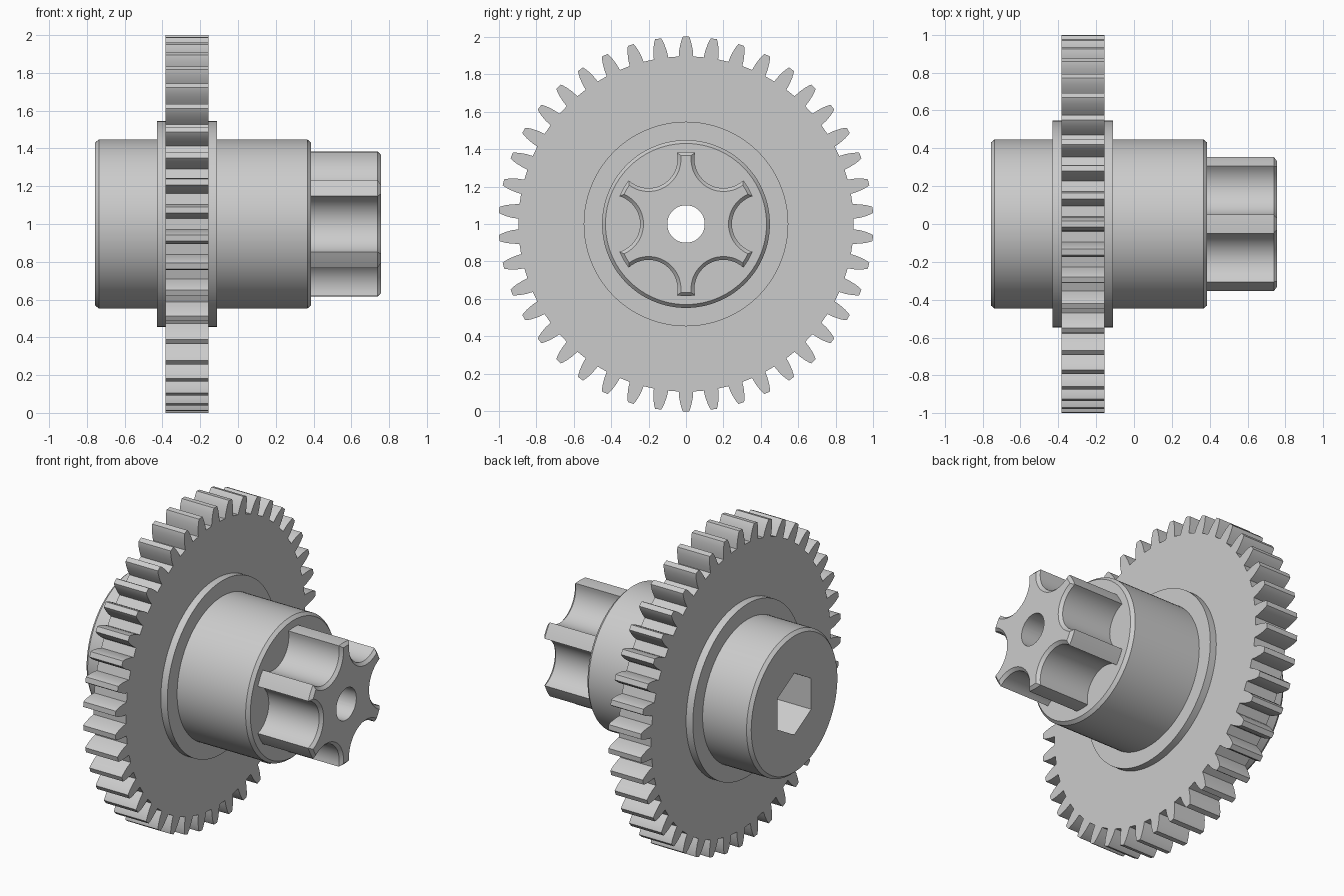
import bpy, bmesh
from math import sin, cos, acos, pi, radians, hypot, atan2

if "Cube" in bpy.data.objects:
    bpy.data.objects.remove(bpy.data.objects["Cube"])

grey = bpy.data.materials.new("plain grey")
grey.use_nodes = True
color = (0.6, 0.6, 0.6, 1)
grey.diffuse_color = color
grey.node_tree.nodes["Principled BSDF"].inputs["Base Color"].default_value = color

AXIS_Z = 1.0


def ring_body(name, rings):
    """Skin a closed tube along x; each ring is (x, [(radius, angle from up)])."""
    bm = bmesh.new()
    loops = [[bm.verts.new((x, r * sin(a), AXIS_Z + r * cos(a))) for r, a in pts]
             for x, pts in rings]
    for i, loop in enumerate(loops):
        following = loops[(i + 1) % len(loops)]
        for j in range(len(loop)):
            k = (j + 1) % len(loop)
            bm.faces.new((loop[j], loop[k], following[k], following[j]))
    bmesh.ops.recalc_face_normals(bm, faces=bm.faces)
    mesh = bpy.data.meshes.new(name)
    bm.to_mesh(mesh)
    bm.free()
    mesh.materials.append(grey)
    obj = bpy.data.objects.new(name, mesh)
    bpy.context.collection.objects.link(obj)
    bpy.ops.object.select_all(action="DESELECT")
    obj.select_set(True)
    bpy.context.view_layer.objects.active = obj
    bpy.ops.object.shade_smooth_by_angle(angle=radians(28))
    return obj


def circle(r, n=96):
    return [(r, 2 * pi * i / n) for i in range(n)]


def hexagon(r, n=96):
    # corners point straight up and down
    return [(r * cos(pi / 6) / cos(a % (pi / 3) - pi / 6), a) for _, a in circle(r, n)]


def same_angles(r, pts):
    return [(r, a) for _, a in pts]


def gear_outline(teeth=42):
    flank = [(0.895, 0.039), (0.93, 0.036), (0.965, 0.029), (0.99, 0.021), (1.0, 0.016)]
    side = [(r, atan2(w, r)) for r, w in flank]
    tooth = [(r, -a) for r, a in side] + side[::-1]
    return [(r, a + 2 * pi * t / teeth) for t in range(teeth) for r, a in tooth]


def star_outline(inset=0.0, lobes=6, steps=20):
    # lobe tips on a circle, scooped out by round flutes between them
    tip, scoop, centre = 0.385 - inset, 0.155 + inset, 0.4
    half = acos((tip ** 2 + centre ** 2 - scoop ** 2) / (2 * tip * centre))
    end = atan2(tip * sin(half), centre - tip * cos(half))
    pts = []
    for n in range(lobes):
        mid = (n + 0.5) * 2 * pi / lobes
        for s in range(steps + 1):
            t = end * (2 * s / steps - 1)
            u, v = centre - scoop * cos(t), scoop * sin(t)
            pts.append((hypot(u, v), mid + atan2(v, u)))
        pts.append((tip, mid + pi / lobes))
    return pts


# Hub with chamfered ends, a hexagonal socket on the left and a round bore
ring_body("hub", [
    (-0.757, hexagon(0.195)), (-0.757, circle(0.43)), (-0.737, circle(0.448)),
    (0.367, circle(0.448)), (0.387, circle(0.43)), (0.387, circle(0.1)),
    (0.0, circle(0.1)), (0.0, hexagon(0.195))])

# Collar on both sides of the toothed wheel
ring_body("collar", [(-0.43, circle(0.42)), (-0.43, circle(0.546)),
                     (-0.112, circle(0.546)), (-0.112, circle(0.42))])

# Toothed wheel
teeth = gear_outline()
core = same_angles(0.42, teeth)
ring_body("gear_wheel", [(-0.383, core), (-0.383, teeth), (-0.157, teeth), (-0.157, core)])

# Fluted drive end with a chamfered face and a through bore
star, face = star_outline(), star_outline(0.018)
bore = same_angles(0.1, star)
ring_body("fluted_drive", [(0.38, bore), (0.38, star), (0.739, star),
                           (0.757, face), (0.757, same_angles(0.1, face))])
